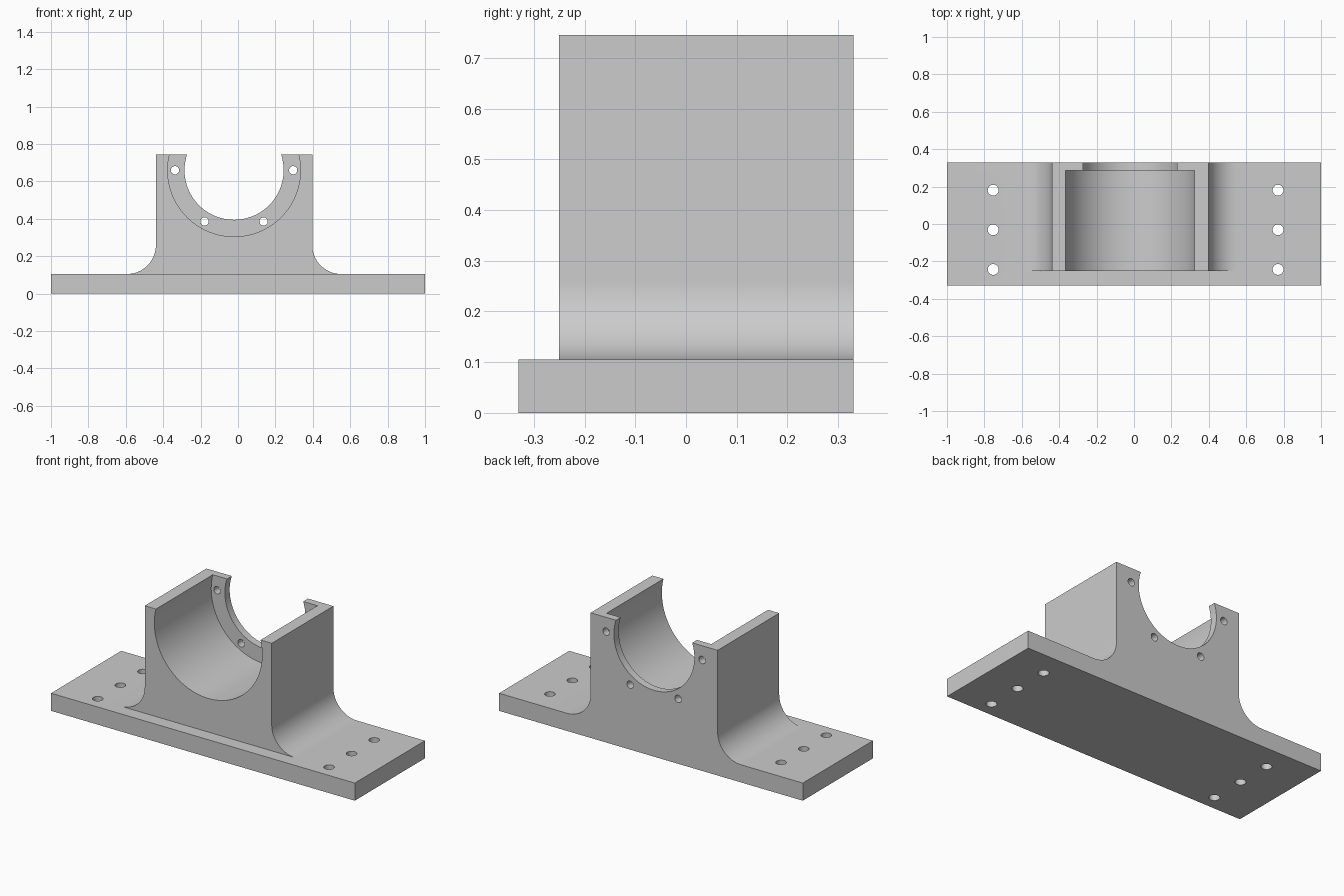
import bpy
import bmesh
from math import sin, cos, pi, radians
from mathutils import Matrix, Vector

cube = bpy.data.objects.get("Cube")
if cube:
    bpy.data.objects.remove(cube, do_unlink=True)

HALF_DEPTH = 0.33     # base front and back
FRONT = -0.25         # front face of the saddle
BASE_TOP = 0.105
TOP = 0.745
CX = -0.021           # saddle centre line
HALF_W = 0.418        # saddle half width
FILLET = 0.155
BORE_Z = 0.66

gray = bpy.data.materials.new("plain_gray")
gray.use_nodes = True
color = (0.6, 0.6, 0.6, 1)
gray.diffuse_color = color
gray.node_tree.nodes["Principled BSDF"].inputs["Base Color"].default_value = color


def make_object(name, bm):
    bmesh.ops.recalc_face_normals(bm, faces=bm.faces)
    mesh = bpy.data.meshes.new(name)
    bm.to_mesh(mesh)
    bm.free()
    mesh.materials.append(gray)
    obj = bpy.data.objects.new(name, mesh)
    bpy.context.collection.objects.link(obj)
    return obj


def add_cylinder(bm, radius, start, end, segments):
    """Cylinder between two points."""
    a, b = Vector(start), Vector(end)
    turn = (b - a).to_track_quat("Z", "Y").to_matrix().to_4x4()
    bmesh.ops.create_cone(bm, cap_ends=True, segments=segments, radius1=radius,
                          radius2=radius, depth=(b - a).length,
                          matrix=Matrix.Translation((a + b) / 2) @ turn)


def cut(target, name, bm):
    cutter = make_object(name, bm)
    cutter.hide_render = True
    mod = target.modifiers.new(name, "BOOLEAN")
    mod.operation = "DIFFERENCE"
    mod.solver = "EXACT"
    mod.object = cutter
    bpy.context.view_layer.objects.active = target
    bpy.ops.object.modifier_apply(modifier=mod.name)
    bpy.data.objects.remove(cutter, do_unlink=True)


# Base and filleted saddle as one extruded outline
def fillet(side):
    x = CX + side * (HALF_W + FILLET)
    z = BASE_TOP + FILLET
    return [(x - side * FILLET * sin(t), z - FILLET * cos(t))
            for t in (pi / 2 * i / 16 for i in range(17))]


outline = [(-1, 0), (1, 0), (1, BASE_TOP)] + fillet(1)
outline += [(CX + HALF_W, TOP), (CX - HALF_W, TOP)]
outline += fillet(-1)[::-1] + [(-1, BASE_TOP)]
bm = bmesh.new()
face = bm.faces.new([bm.verts.new((x, -HALF_DEPTH, z)) for x, z in outline])
ext = bmesh.ops.extrude_face_region(bm, geom=[face])
bmesh.ops.translate(bm, vec=(0, 2 * HALF_DEPTH, 0),
                    verts=[v for v in ext["geom"] if isinstance(v, bmesh.types.BMVert)])
block = make_object("bearing_bracket", bm)

# Step that leaves a ledge of base in front of the saddle
bm = bmesh.new()
bmesh.ops.create_cube(bm, size=1, matrix=Matrix.Translation((0, FRONT - 0.5, BASE_TOP + 0.5))
                      @ Matrix.Diagonal((3, 1, 1, 1)))
cut(block, "front_step", bm)

# Wide bore, then the narrower opening through the rear lip
for name, radius, end in (("wide_bore", 0.355, 0.285), ("lip_opening", 0.265, 0.5)):
    bm = bmesh.new()
    add_cylinder(bm, radius, (CX, -0.5, BORE_Z), (CX, end, BORE_Z), 96)
    cut(block, name, bm)

# Bolt holes around the rear lip
bm = bmesh.new()
for angle in (180, 240, 300, 360):
    x = CX + 0.316 * cos(radians(angle))
    z = BORE_Z + 0.316 * sin(radians(angle))
    add_cylinder(bm, 0.022, (x, 0.2, z), (x, 0.5, z), 32)
cut(block, "lip_holes", bm)

# Mounting holes through the base
bm = bmesh.new()
for x in (-0.753, 0.77):
    for y in (-0.243, -0.031, 0.181):
        add_cylinder(bm, 0.029, (x, y, -0.1), (x, y, 0.2), 32)
cut(block, "base_holes", bm)

# Smooth the curved walls, keep the edges sharp
bpy.ops.object.select_all(action="DESELECT")
block.select_set(True)
bpy.context.view_layer.objects.active = block
bpy.ops.object.shade_smooth_by_angle(angle=radians(30))
